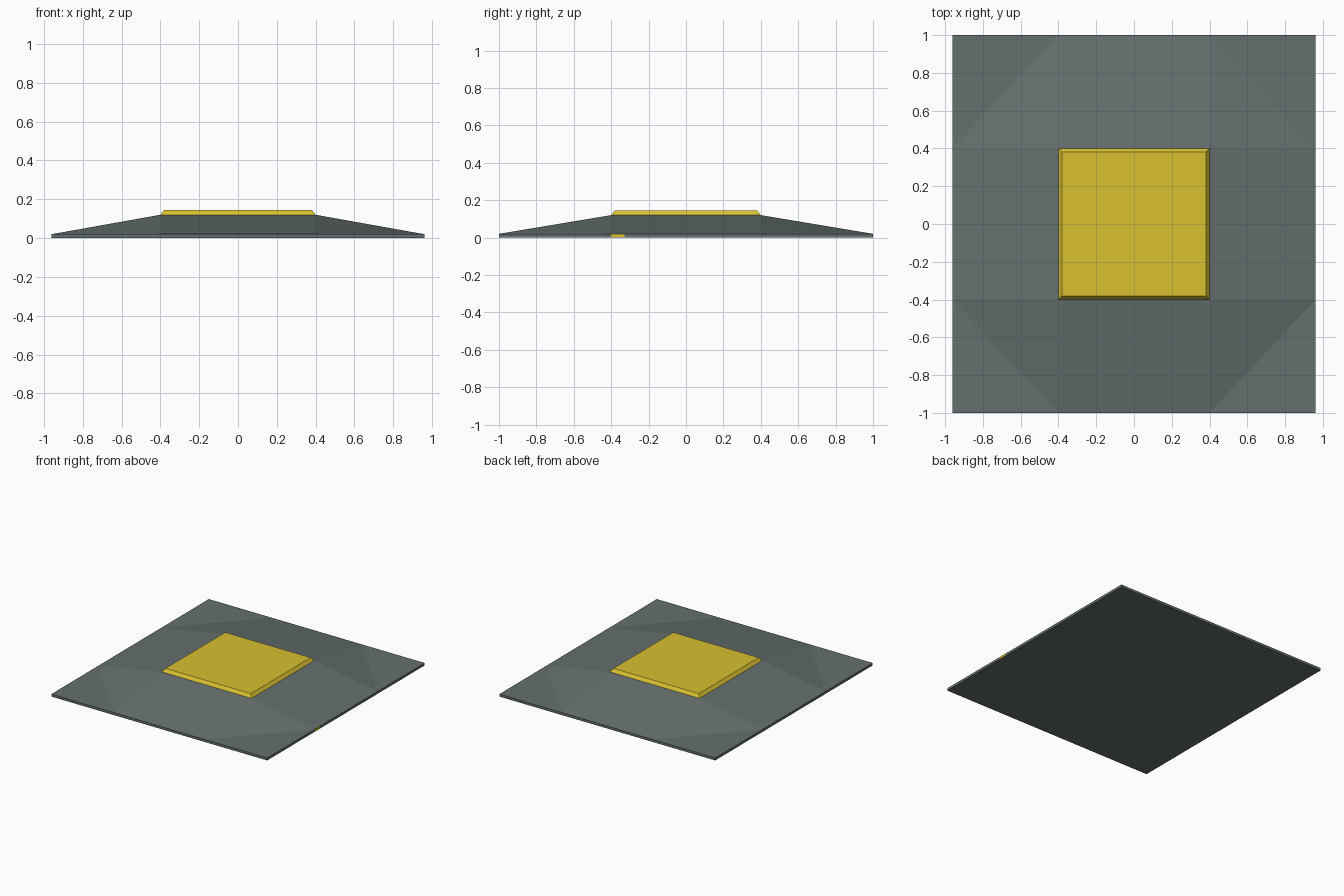
import bpy, bmesh

if "Cube" in bpy.data.objects:
    bpy.data.objects.remove(bpy.data.objects["Cube"])


def material(name, rgb):
    m = bpy.data.materials.new(name)
    m.diffuse_color = (*rgb, 1)
    m.use_nodes = True
    m.node_tree.nodes["Principled BSDF"].inputs["Base Color"].default_value = m.diffuse_color
    return m


grey = material("slate grey", (0.130, 0.158, 0.158))
yellow = material("warning yellow", (0.70, 0.53, 0.030))


def finish(name, bm, mat):
    bmesh.ops.recalc_face_normals(bm, faces=bm.faces)
    me = bpy.data.meshes.new(name)
    bm.to_mesh(me)
    bm.free()
    me.materials.append(mat)
    ob = bpy.data.objects.new(name, me)
    bpy.context.collection.objects.link(ob)
    return ob


HX, HY, P = 0.96, 1.0, 0.4      # half sizes of the base, half size of the pad
RIM, DECK, TOP = 0.02, 0.12, 0.145

# Ramped base: 4x4 point grid with the middle raised, on a thin skirt
bm = bmesh.new()
xs, ys = (-HX, -P, P, HX), (-HY, -P, P, HY)
g = [[bm.verts.new((x, y, DECK if abs(x) == P and abs(y) == P else RIM))
      for y in ys] for x in xs]
for i in range(3):
    for j in range(3):
        a, b, c, d = g[i][j], g[i + 1][j], g[i + 1][j + 1], g[i][j + 1]
        if i == 1 or j == 1:
            bm.faces.new((a, b, c, d))
        elif i == j:            # corners fold between the two ramp ends
            bm.faces.new((a, b, d))
            bm.faces.new((b, c, d))
        else:
            bm.faces.new((a, b, c))
            bm.faces.new((a, c, d))
rim = [e for e in bm.edges if e.is_boundary]
ext = bmesh.ops.extrude_edge_only(bm, edges=rim)["geom"]
for v in ext:
    if isinstance(v, bmesh.types.BMVert):
        v.co.z = 0
bmesh.ops.contextual_create(bm, geom=[e for e in ext if isinstance(e, bmesh.types.BMEdge)])
finish("ramped_base", bm, grey)

# Raised pad with chamfered sides
bm = bmesh.new()
bmesh.ops.create_cube(bm, size=1)
for v in bm.verts:
    up = v.co.z > 0
    s = 0.76 if up else 0.8
    v.co = (v.co.x * s, v.co.y * s, TOP if up else DECK)
finish("raised_pad", bm, yellow)

# Small marker plate on the right edge
bm = bmesh.new()
bmesh.ops.create_cube(bm, size=1)
for v in bm.verts:
    v.co = (HX + v.co.x * 0.004, -0.365 + v.co.y * 0.07, 0.01 + v.co.z * 0.018)
finish("edge_marker", bm, yellow)
